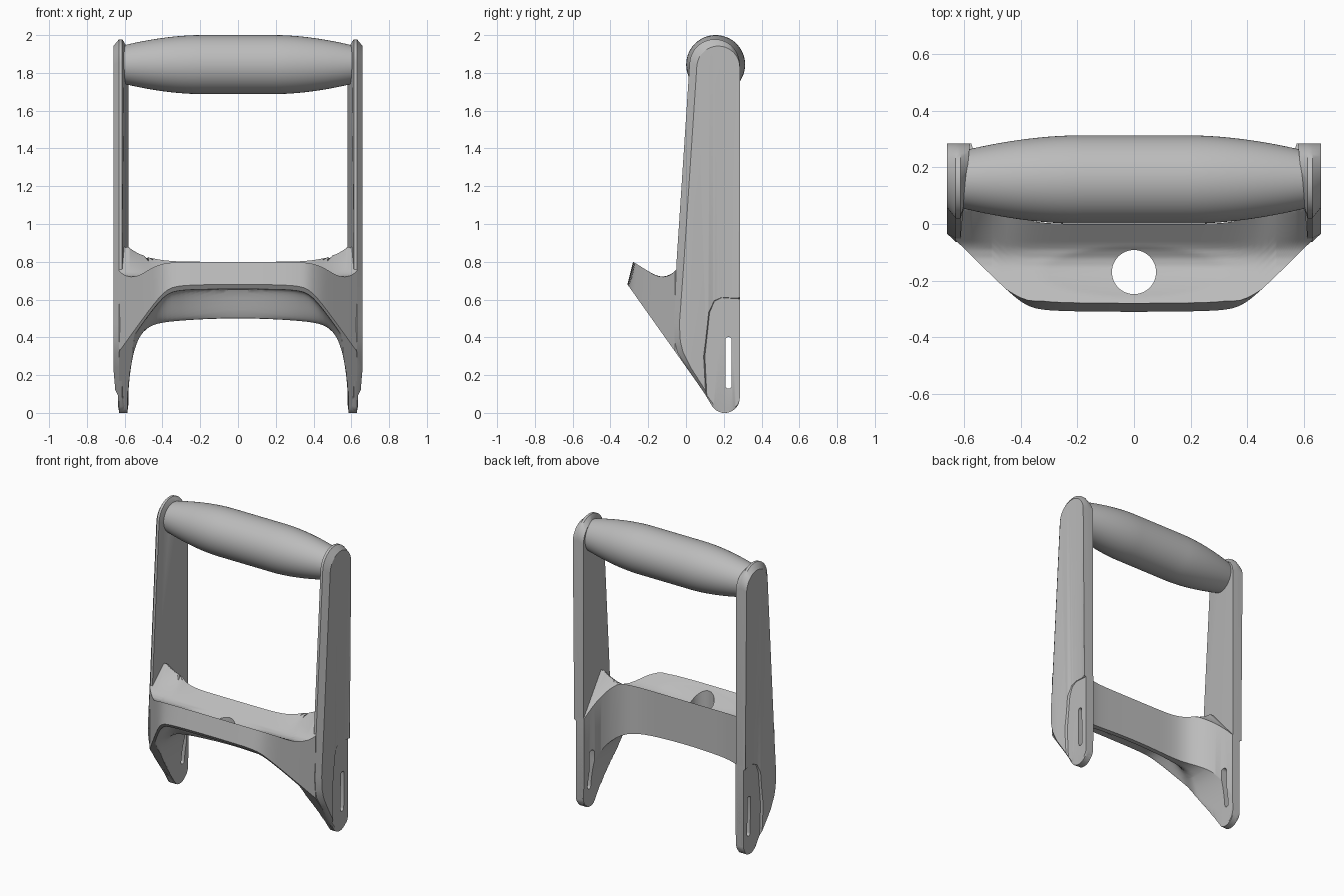
import bpy, bmesh, math
from mathutils import Matrix

if "Cube" in bpy.data.objects:
    bpy.data.objects.remove(bpy.data.objects["Cube"], do_unlink=True)

grey = bpy.data.materials.new("plain grey")
grey.use_nodes = True
grey.diffuse_color = (0.5, 0.5, 0.5, 1)
grey.node_tree.nodes["Principled BSDF"].inputs["Base Color"].default_value = (0.5, 0.5, 0.5, 1)


def loft(name, rings):
    """Closed solid through rings that all have the same number of points."""
    bm = bmesh.new()
    loops = [[bm.verts.new(p) for p in ring] for ring in rings]
    for a, b in zip(loops, loops[1:]):
        for i in range(len(a)):
            j = (i + 1) % len(a)
            bm.faces.new((a[i], a[j], b[j], b[i]))
    caps = [bm.faces.new(loops[0]), bm.faces.new(loops[-1])]
    bmesh.ops.triangulate(bm, faces=caps)
    bmesh.ops.recalc_face_normals(bm, faces=bm.faces)
    mesh = bpy.data.meshes.new(name)
    bm.to_mesh(mesh)
    bm.free()
    mesh.materials.append(grey)
    obj = bpy.data.objects.new(name, mesh)
    bpy.context.collection.objects.link(obj)
    return obj


def mirrored(obj, name):
    copy = bpy.data.objects.new(name, obj.data.copy())
    copy.data.transform(Matrix.Scale(-1, 4, (1, 0, 0)))
    copy.data.flip_normals()
    bpy.context.collection.objects.link(copy)
    return copy


def activate(obj):
    bpy.ops.object.select_all(action='DESELECT')
    obj.select_set(True)
    bpy.context.view_layer.objects.active = obj


def cut(obj, cutter):
    activate(obj)
    mod = obj.modifiers.new("cut", 'BOOLEAN')
    mod.operation, mod.solver, mod.object = 'DIFFERENCE', 'EXACT', cutter
    bpy.ops.object.modifier_apply(modifier=mod.name)


def lerp_points(points, t):
    for (a, u), (b, v) in zip(points, points[1:]):
        if t <= b:
            return u + (v - u) * max(0, t - a) / max(b - a, 1e-6)
    return points[-1][1]


def arc(cy, cz, r, start, end, n):
    angles = [math.radians(start + (end - start) * i / n) for i in range(n + 1)]
    return [(cy + r * math.cos(a), cz + r * math.sin(a)) for a in angles]


# Cradle: trough and curved wall, built as cross-sections along x
LEG_IN = 0.575
BACK = 0.285


def front_edge(x):
    a, b = -0.312, x - 0.69
    return (a + b + math.hypot(a - b, 0.05)) / 2


def back_edge(x):
    return BACK * min(1, x / LEG_IN) ** 7


def diagonal(y):
    return 0.68 - 1.41 * (y + 0.31)


def top(x, y):
    crest = 0.8 + 0.08 * min(1, x / LEG_IN) ** 6
    z = lerp_points([(-0.28, 0.8), (-0.18, 0.738), (-0.15, 0.724), (-0.12, 0.72),
                     (-0.09, 0.727), (-0.07, 0.74), (min(back_edge(x), 0.06), crest),
                     (BACK, 0.63)], y)
    dish = 1 - (x / 0.33) ** 2 - ((y + 0.17) / 0.09) ** 2
    return z - 0.02 * max(0, dish)


def bottom(x, y):
    leg = diagonal(y)
    if y > 0.13:
        tip = 0.08 - math.sqrt(max(0, 0.0064 - (y - 0.205) ** 2))
        leg = max(leg, tip)
    arch = 0.5 * math.sqrt(max(0, 1 - (x / 0.585) ** 12)) - 0.02 * (x / 0.4) ** 2
    start = -0.14 + 0.05 * max(0, 1 - (x / 0.33) ** 2)
    s = min(1, max(0, (y - start) / (-0.03 - start)))
    s = s * s * (3 - 2 * s)
    hollow = diagonal(front_edge(x)) - 0.025
    return max(leg, hollow * (1 - s) + arch * s)


def section(sx):
    x, n = abs(sx), 36
    f, b = front_edge(x), back_edge(x)
    lean = 0.03 * min(1, max(0, (0.45 - x) / 0.12))
    ring = []
    for i in range(n + 1):
        y = f + lean + (b - f - lean) * i / n
        ring.append((sx, y, top(x, y)))
    for i in range(n, -1, -1):
        y = f + (b - f) * i / n
        ring.append((sx, y, bottom(x, y)))
    return ring


half = [0.5 * i / 20 for i in range(20)] + [0.5 + 0.13 * i / 26 for i in range(27)]
cradle = loft("cradle", [section(x) for x in [-h for h in half[:0:-1]] + half])

# Drain hole through the trough floor
hole = loft("hole_cutter", [[(x, y, z) for x, y in arc(0, -0.17, 0.078, 0, 352.5, 47)]
                            for z in (0.3, 1.0)])
cut(cradle, hole)

# Side leg: outer face, chamfer, body and tapering inner face
mid = (arc(0.152, 1.845, 0.133, 175, 0, 20) + arc(0.205, 0.08, 0.08, 0, -145, 14)
       + [(0.1, 0.1), (0.0, 0.245), (-0.045, 0.32), (-0.06, 0.38), (-0.063, 0.47), (-0.05, 0.8)])
face = (arc(0.171, 1.828, 0.114, 175, 0, 20) + arc(0.21, 0.085, 0.075, 0, -145, 14)
        + [(0.115, 0.1), (0.025, 0.24), (-0.015, 0.32), (-0.03, 0.38), (-0.035, 0.47), (-0.011, 0.8)])
pocket = [(0.34, -0.1), (0.12, -0.1), (0.1, 0.3), (0.125, 0.53), (0.15, 0.59), (0.19, 0.61), (0.34, 0.6)]
wide = [(0.34, -0.12), (0.1, -0.12), (0.08, 0.3), (0.11, 0.54), (0.14, 0.615), (0.185, 0.635), (0.34, 0.625)]
slot = arc(0.225, 0.385, 0.017, 180, 0, 6) + arc(0.225, 0.145, 0.017, 0, -180, 6)


def outer_x(z):
    return 0.66 - 0.2 * max(0, 0.16 - z)


right_leg = loft("right_leg", [
    [(-outer_x(z), y, z) for y, z in face],
    [(-min(0.63, outer_x(z)), y, z) for y, z in mid],
    [(-0.613, y, z) for y, z in mid],
    [(0.1 * y - 0.608, y, z) for y, z in face]])
pocket_cutter = loft("pocket_cutter", [
    [(-0.636, y, z) for y, z in pocket], [(-0.68, y, z) for y, z in wide]])
right_slot = loft("right_slot_cutter", [[(-x, y, z) for y, z in slot] for x in (0.45, 0.75)])
left_slot = mirrored(right_slot, "left_slot_cutter")
cut(right_leg, pocket_cutter)
cut(right_leg, right_slot)
cut(cradle, right_slot)
cut(cradle, left_slot)
left_leg = mirrored(right_leg, "left_leg")

# Barrel-shaped grip
rings = []
for i in range(49):
    x = -0.605 + 1.21 * i / 48
    r = 0.156 - 0.053 * (max(0, abs(x) - 0.2) / 0.4) ** 1.8
    rings.append([(x, y, z) for y, z in arc(0.157, 1.844, r, 0, 354.375, 63)])
grip = loft("grip", rings)

for cutter in (hole, pocket_cutter, right_slot, left_slot):
    bpy.data.objects.remove(cutter, do_unlink=True)
for part in (cradle, left_leg, right_leg, grip):
    activate(part)
    bpy.ops.object.shade_smooth_by_angle(angle=math.radians(32))
